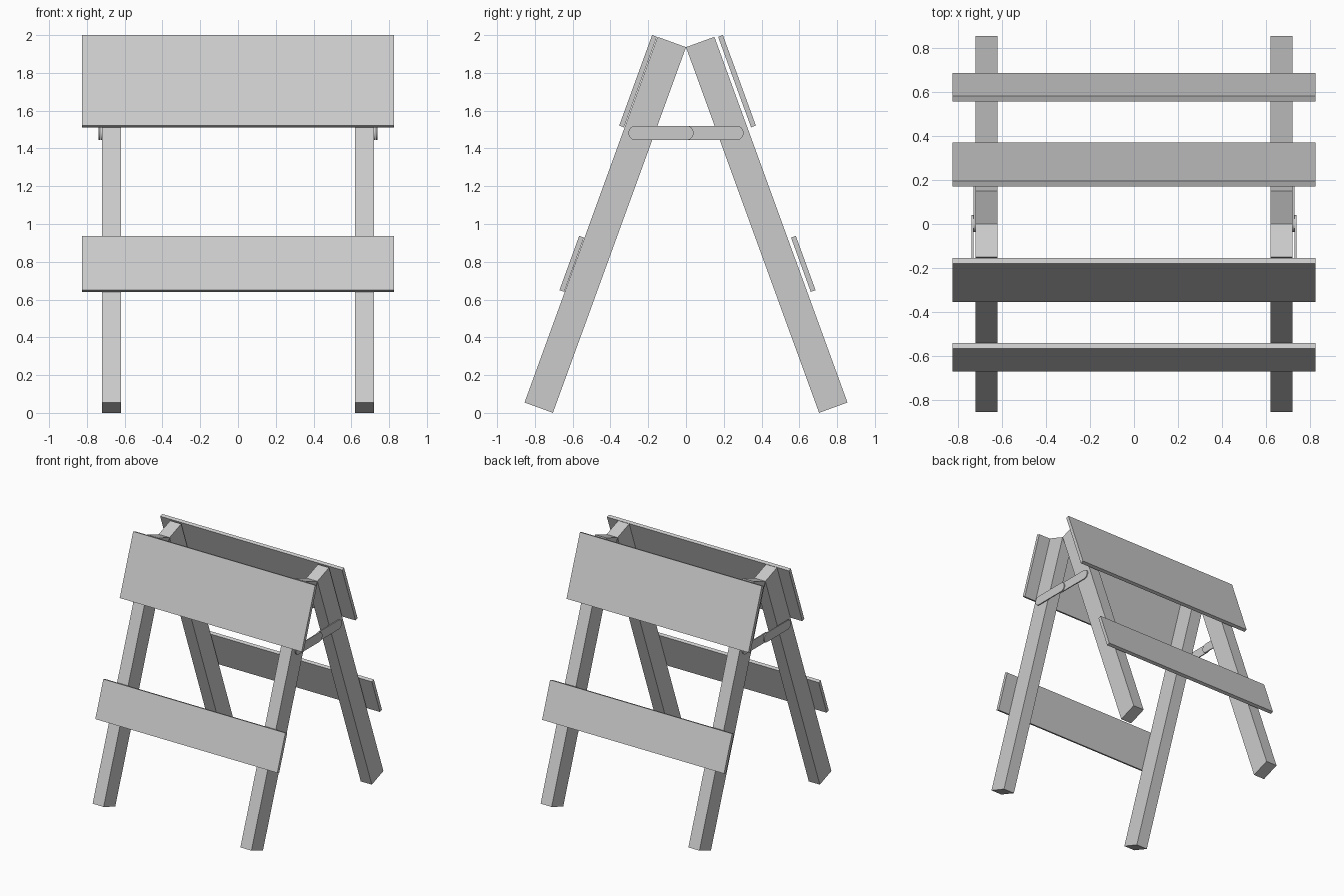
import bpy, bmesh
from math import radians, sin, cos, pi

if "Cube" in bpy.data.objects:
    bpy.data.objects.remove(bpy.data.objects["Cube"])

TILT = radians(20)
S, C = sin(TILT), cos(TILT)


def prism(name, profile, x0, x1):
    """Extrude a (y, z) outline from x0 to x1."""
    bm = bmesh.new()
    face = bm.faces.new([bm.verts.new((x0, y, z)) for y, z in profile])
    ext = bmesh.ops.extrude_face_region(bm, geom=[face])
    moved = [v for v in ext["geom"] if isinstance(v, bmesh.types.BMVert)]
    bmesh.ops.translate(bm, verts=moved, vec=(x1 - x0, 0, 0))
    bmesh.ops.recalc_face_normals(bm, faces=bm.faces[:])
    mesh = bpy.data.meshes.new(name)
    bm.to_mesh(mesh)
    bm.free()
    ob = bpy.data.objects.new(name, mesh)
    bpy.context.collection.objects.link(ob)
    return ob


def slat(side, y, z, length, thick):
    """Leaning rectangle whose inner top corner is (side*y, z)."""
    down, out = (S, -C), (C, S)
    pts = [(0, 0), (length, 0), (length, thick), (0, thick)]
    return [(side * (y + a * down[0] + b * out[0]),
             z + a * down[1] + b * out[1]) for a, b in pts]


def capsule(y0, y1, z, r, n=12):
    """Bar outline with rounded ends."""
    right = [(y1 - r + r * cos(t), z + r * sin(t))
             for t in (-pi / 2 + pi * i / n for i in range(n + 1))]
    left = [(y0 + r + r * cos(t), z + r * sin(t))
            for t in (pi / 2 + pi * i / n for i in range(n + 1))]
    return right + left


# Two leaning frames; the back boards stand slightly off their legs
for label, side, gap in (("front", -1, 0.0), ("back", 1, 0.016)):
    for hand, sx in (("left", -1), ("right", 1)):
        prism(f"{label}_{hand}_leg", slat(side, 0, 1.936, 2.06, 0.16),
              sx * 0.62, sx * 0.72)
    prism(f"{label}_upper_board", slat(side, 0.154 + gap, 1.991, 0.51, 0.027),
          -0.825, 0.825)
    prism(f"{label}_lower_board", slat(side, 0.54 + gap, 0.928, 0.306, 0.027),
          -0.825, 0.825)

# Folding braces: two overlapping links on the outside of each leg pair
for hand, sx in (("left", -1), ("right", 1)):
    prism(f"{hand}_front_brace_link", capsule(-0.305, 0.04, 1.482, 0.038),
          sx * 0.73, sx * 0.738)
    prism(f"{hand}_back_brace_link", capsule(-0.036, 0.305, 1.482, 0.038),
          sx * 0.721, sx * 0.729)

# Smooth only the rounded link ends
for ob in bpy.context.collection.objects:
    if "brace" in ob.name:
        bpy.ops.object.select_all(action="DESELECT")
        ob.select_set(True)
        bpy.context.view_layer.objects.active = ob
        bpy.ops.object.shade_smooth_by_angle(angle=radians(30))
